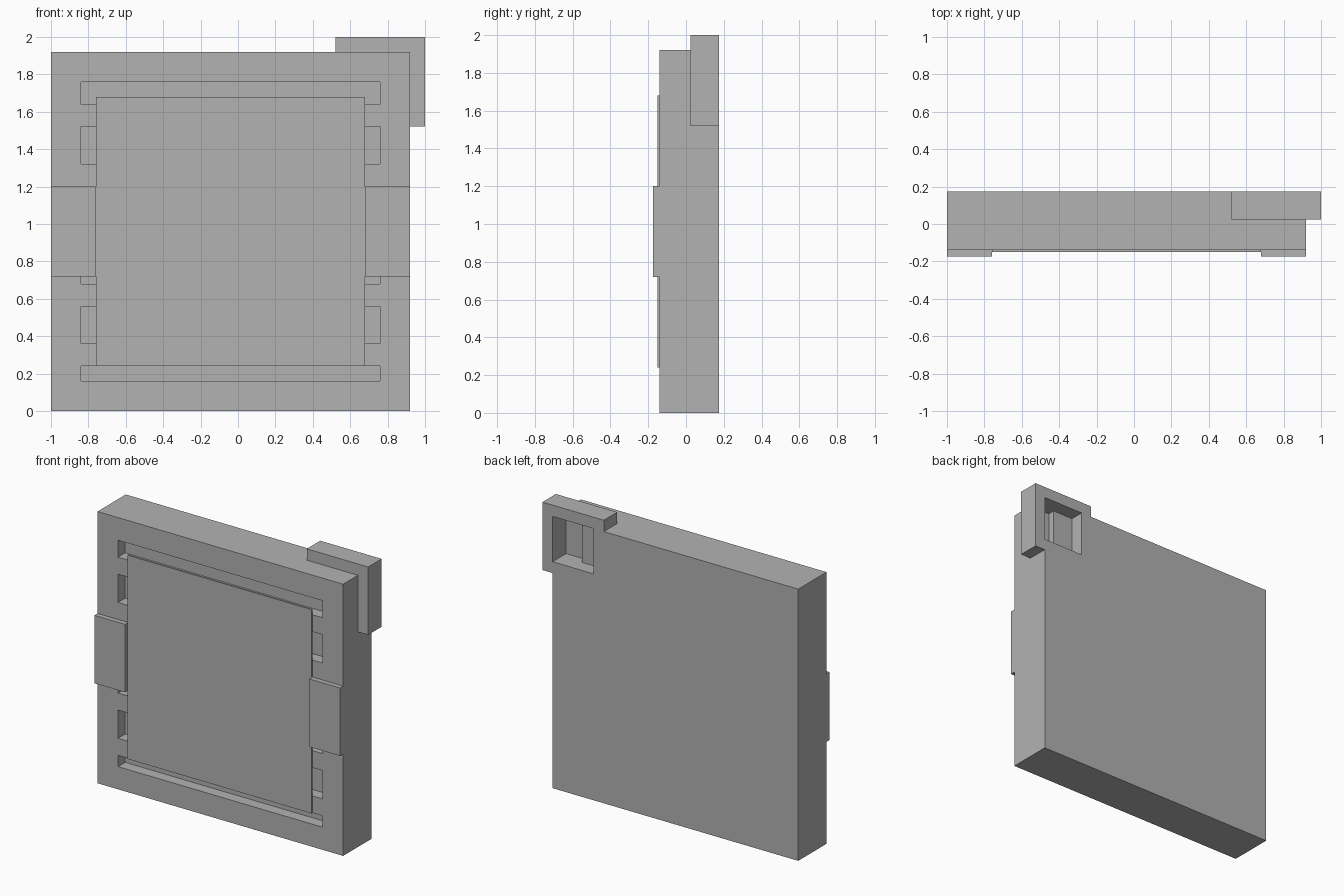
import bpy

if "Cube" in bpy.data.objects:
    bpy.data.objects.remove(bpy.data.objects["Cube"])

grey = bpy.data.materials.new("plain_grey")
grey.diffuse_color = (0.448, 0.448, 0.448, 1)
grey.use_nodes = True
grey.node_tree.nodes["Principled BSDF"].inputs["Base Color"].default_value = grey.diffuse_color


def box(name, x0, x1, y0, y1, z0, z1):
    """Axis-aligned box from its limits."""
    bpy.ops.mesh.primitive_cube_add(size=1)
    ob = bpy.context.object
    ob.name = name
    mid = ((x0 + x1) / 2, (y0 + y1) / 2, (z0 + z1) / 2)
    size = (x1 - x0, y1 - y0, z1 - z0)
    for v in ob.data.vertices:
        v.co = [m + c * s for m, c, s in zip(mid, v.co, size)]
    ob.data.materials.append(grey)
    return ob


def cut(target, *limits):
    """Subtract a box from the target."""
    cutter = box("cutter", *limits)
    mod = target.modifiers.new("cut", 'BOOLEAN')
    mod.operation = 'DIFFERENCE'
    mod.solver = 'EXACT'
    mod.object = cutter
    bpy.context.view_layer.objects.active = target
    bpy.ops.object.modifier_apply(modifier=mod.name)
    bpy.data.objects.remove(cutter, do_unlink=True)


# Main slab
body = box("body", -1, 0.92, -0.14, 0.175, 0, 1.92)

# Horizontal slots in the front, running behind the panel
for z0, z1 in [(0.16, 0.24), (0.36, 0.56), (0.68, 0.88),
               (1.0, 1.2), (1.32, 1.52), (1.64, 1.76)]:
    cut(body, -0.84, 0.76, -0.3, -0.06, z0, z1)

# Stepped square recess in the back corner
cut(body, 0.60, 1.1, 0.075, 0.3, 1.6, 2.1)
cut(body, 0.76, 1.1, 0.025, 0.3, 1.6, 2.1)

# Front panel and the two side clips that hold it
box("front_panel", -0.76, 0.68, -0.15, -0.14, 0.24, 1.68)
for side, x in (("left", -1), ("right", 0.68)):
    box(side + "_clip", x, x + 0.24, -0.175, -0.14, 0.72, 1.2)

# Corner bracket wrapped around the recess
box("bracket_top", 0.52, 1, 0.025, 0.175, 1.92, 2)
box("bracket_side", 0.92, 1, 0.025, 0.175, 1.52, 1.92)
